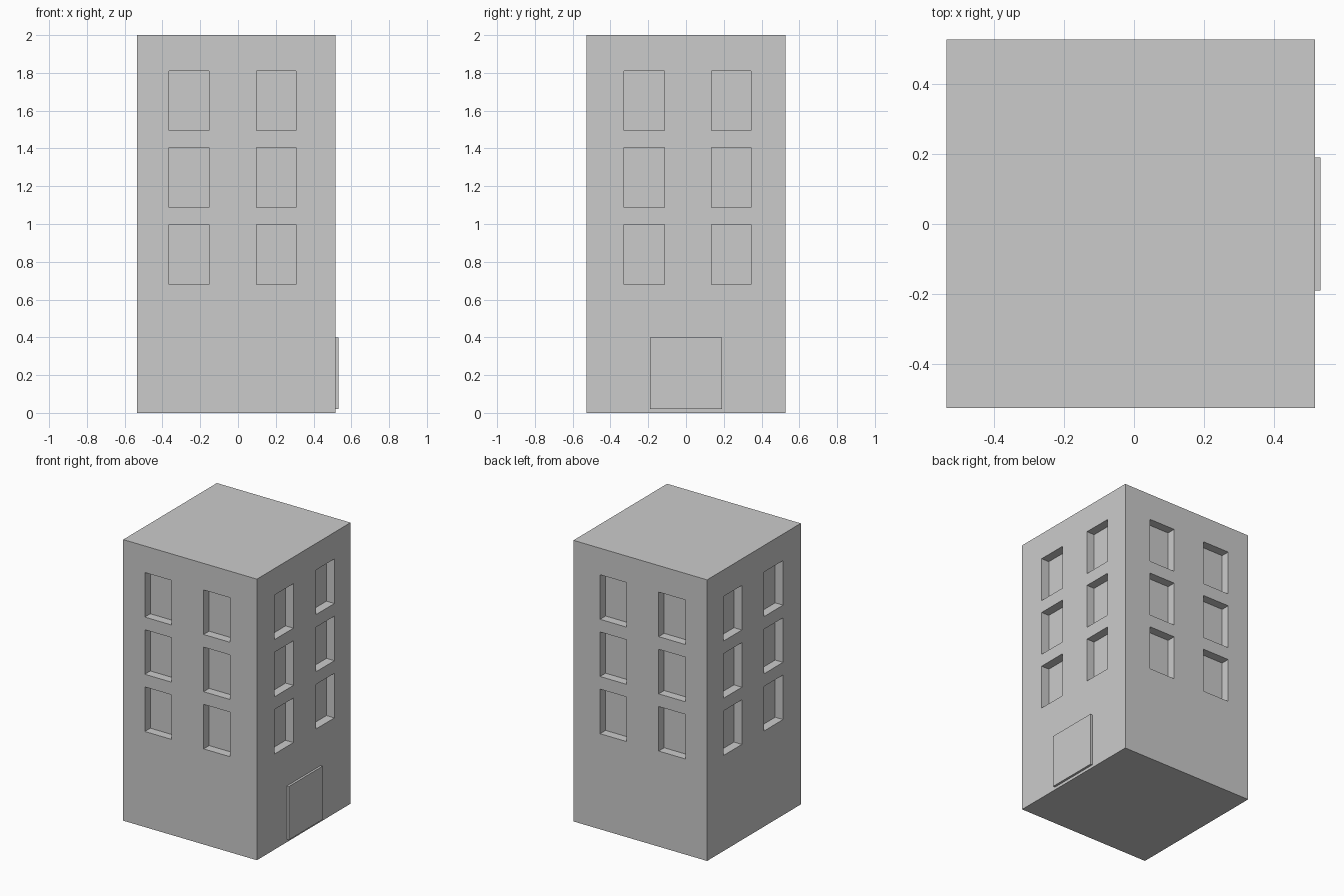
import bpy
from mathutils import Vector

cube = bpy.data.objects.get("Cube")
if cube:
    bpy.data.objects.remove(cube, do_unlink=True)

grey = bpy.data.materials.new("plain grey")
grey.use_nodes = True
colour = (0.6, 0.6, 0.6, 1)
grey.diffuse_color = colour
grey.node_tree.nodes["Principled BSDF"].inputs["Base Color"].default_value = colour


def box(name, low, high):
    """Box between two opposite corners."""
    low, high = Vector(low), Vector(high)
    bpy.ops.mesh.primitive_cube_add(size=1, location=(low + high) / 2)
    ob = bpy.context.object
    ob.name = name
    ob.scale = high - low
    bpy.ops.object.transform_apply(location=False, rotation=False, scale=True)
    ob.data.materials.append(grey)
    return ob


LEFT, RIGHT, FRONT, BACK = -0.535, 0.517, -0.526, 0.527
DEPTH, OUT = 0.062, 0.1
FLOORS = [(0.68, 0.997), (1.087, 1.404), (1.494, 1.811)]
X_SPANS = [(-0.365, -0.154), (0.098, 0.307)]
Y_SPANS = [(-0.327, -0.115), (0.136, 0.345)]

# Tower body and door slab
body = box("building_body", (LEFT, FRONT, 0), (RIGHT, BACK, 2))
box("door", (RIGHT - 0.01, -0.19, 0.02), (0.533, 0.19, 0.4))

# Window cutters, two per floor on each wall
cutters = []
for bottom, top in FLOORS:
    for a, b in X_SPANS:
        for y0, y1 in [(FRONT - OUT, FRONT + DEPTH), (BACK - DEPTH, BACK + OUT)]:
            cutters.append(box("window_cutter", (a, y0, bottom), (b, y1, top)))
    for a, b in Y_SPANS:
        for x0, x1 in [(LEFT - OUT, LEFT + DEPTH), (RIGHT - DEPTH, RIGHT + OUT)]:
            cutters.append(box("window_cutter", (x0, a, bottom), (x1, b, top)))

# Join the cutters and carve the recesses
bpy.ops.object.select_all(action="DESELECT")
for ob in cutters:
    ob.select_set(True)
bpy.context.view_layer.objects.active = cutters[0]
bpy.ops.object.join()
cutter = bpy.context.object

bpy.context.view_layer.objects.active = body
carve = body.modifiers.new("windows", "BOOLEAN")
carve.operation = "DIFFERENCE"
carve.solver = "EXACT"
carve.object = cutter
bpy.ops.object.modifier_apply(modifier=carve.name)
bpy.data.objects.remove(cutter, do_unlink=True)
